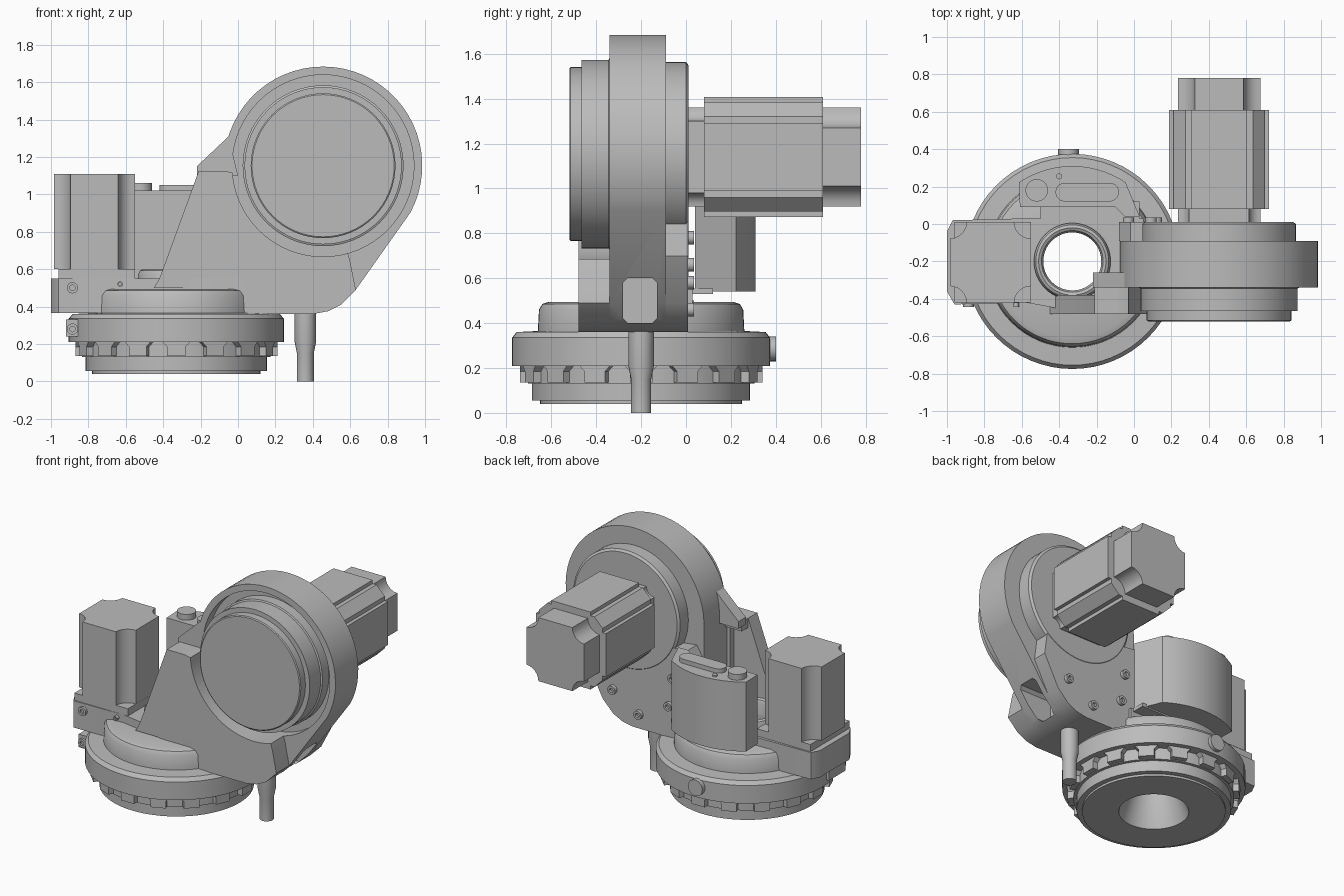
import bpy, bmesh
from math import sin, cos, pi, radians
from mathutils import Matrix, Vector

cube = bpy.data.objects.get("Cube")
if cube:
    bpy.data.objects.remove(cube, do_unlink=True)

grey = bpy.data.materials.new("machined_grey")
grey.use_nodes = True
grey.diffuse_color = (0.5, 0.5, 0.5, 1)
grey.node_tree.nodes["Principled BSDF"].inputs["Base Color"].default_value = (0.5, 0.5, 0.5, 1)


def finish(name, bm):
    bmesh.ops.recalc_face_normals(bm, faces=bm.faces)
    mesh = bpy.data.meshes.new(name)
    bm.to_mesh(mesh)
    bm.free()
    mesh.materials.append(grey)
    ob = bpy.data.objects.new(name, mesh)
    bpy.context.collection.objects.link(ob)
    return ob


def prism(name, pts, axis, lo, hi):
    """Extrude an outline: (x, z) along y, (x, y) along z, (y, z) along x."""
    def place(p, d):
        return {"x": (d, p[0], p[1]), "y": (p[0], d, p[1]), "z": (p[0], p[1], d)}[axis]
    bm = bmesh.new()
    a = [bm.verts.new(place(p, lo)) for p in pts]
    b = [bm.verts.new(place(p, hi)) for p in pts]
    bm.faces.new(a)
    bm.faces.new(b)
    for i in range(len(pts)):
        j = (i + 1) % len(pts)
        bm.faces.new((a[i], a[j], b[j], b[i]))
    return finish(name, bm)


def lathe(name, profile, centre, axis="z", steps=64, closed=False):
    """Spin (radius, height) points; y axis keeps height as the y position."""
    bm = bmesh.new()
    rings = []
    for r, h in profile:
        ring = []
        for k in range(steps):
            t = 2 * pi * k / steps
            u, v = centre[0] + r * cos(t), centre[1] + r * sin(t)
            ring.append(bm.verts.new((u, v, h) if axis == "z" else (u, h, v)))
        rings.append(ring)
    pairs = list(zip(rings, rings[1:]))
    if closed:
        pairs.append((rings[-1], rings[0]))
    else:
        bm.faces.new(rings[0])
        bm.faces.new(rings[-1])
    for p, q in pairs:
        for k in range(steps):
            m = (k + 1) % steps
            bm.faces.new((p[k], p[m], q[m], q[k]))
    return finish(name, bm)


def cyl(name, r, centre, axis, lo, hi, steps=32):
    return lathe(name, [(r, lo), (r, hi)], centre, axis, steps)


def box(name, x, y, z):
    return prism(name, [(x[0], y[0]), (x[1], y[0]), (x[1], y[1]), (x[0], y[1])], "z", *z)


def cut(ob, cutter):
    cutter.hide_render = True
    mod = ob.modifiers.new("cut", "BOOLEAN")
    mod.operation, mod.solver, mod.object = "DIFFERENCE", "EXACT", cutter
    bpy.context.view_layer.objects.active = ob
    bpy.ops.object.modifier_apply(modifier=mod.name)
    bpy.data.objects.remove(cutter, do_unlink=True)


def arc(cx, cy, r, a, b, n):
    return [(cx + r * cos(radians(a + (b - a) * i / n)),
             cy + r * sin(radians(a + (b - a) * i / n))) for i in range(n + 1)]


def scooped(cx, cy, h, r):
    """Square outline with concave round corners."""
    pts = []
    for k, (sx, sy) in enumerate(((1, 1), (-1, 1), (-1, -1), (1, -1))):
        pts += arc(cx + sx * h, cy + sy * h, r, 270 + 90 * k, 180 + 90 * k, 6)
    return pts


def stepped(cx, cy, h, f, s):
    """Square outline with chamfered corners stepped in from the flats."""
    corner = [(h, f), (h - s, f), (h - s, f + .03), (f + .03, h - s), (f, h - s), (f, h)]
    pts = []
    for k in range(4):
        rot = Matrix.Rotation(k * pi / 2, 2)
        pts += [tuple(rot @ Vector(p) + Vector((cx, cy))) for p in corner]
    return pts


BASE = (-.33, -.2)
HEAD = (.455, 1.153)

# Base flange, dome and through hole
lathe("base", [(.22, .04), (.45, .04), (.45, .055), (.485, .055), (.485, .13), (.505, .13),
               (.505, .21), (.575, .21), (.575, .335), (.555, .36), (.46, .365), (.455, .46),
               (.44, .485), (.41, .495), (.155, .495), (.155, .22)], BASE, closed=True)
lathe("cable_tube", [(.155, .4), (.155, .57), (.165, .592), (.18, .6), (.195, .592),
                     (.205, .57), (.205, .4)], BASE, closed=True)

# Ring of clamp teeth
for k in range(16):
    t = -pi / 2 + 2 * pi * k / 16
    tooth = prism("clamp_tooth", [(-.05, .135), (.05, .135), (.05, .185), (.075, .212),
                                  (-.075, .212), (-.05, .185)], "y", -.54, -.49)
    tooth.data.transform(Matrix.Translation((*BASE, 0)) @ Matrix.Rotation(t + pi / 2, 4, "Z"))

cyl("rear_knob", .055, (-.35, .285), "y", .3, .4)
box("side_lug", (-.92, -.85), (-.43, -.25), (.24, .33))
lathe("drain_peg", [(.045, 0), (.045, .15), (.057, .21), (.057, .37)], (.36, -.2), steps=24)

# Housing floor with the motor flange
floor = prism("housing_floor", [(-.97, .02), (-.58, .03), (.05, .03), (.05, -.48), (-.25, -.48),
                                (-.58, -.42), (-.96, -.43), (-1, -.36), (-1, -.04)], "z", .365, .55)
cut(floor, cyl("floor_cutter", .18, BASE, "z", .2, .8))
box("motor_flange", (-.96, -.55), (-.42, .01), (.54, .6))
prism("base_motor", scooped(-.768, -.205, .217, .09), "z", .6, 1.11)

# Upright housing with a recess for the output disc
lower = [(.4, .36), (.48, .375), (.55, .41), (.63, .49)]
housing = prism("joint_housing", [(-.08, .36)] + lower
                + arc(*HEAD, .53, -28, 184, 36), "y", -.34, -.09)
cut(housing, cyl("recess_cutter", .486, HEAD, "y", -.6, -.27, 64))
cut(housing, prism("window_cutter", [(-.28, .42), (-.26, .4), (-.15, .4), (-.13, .42), (-.13, .58),
                                     (-.15, .6), (-.26, .6), (-.28, .58)], "x", .45, .9))

front = prism("front_wall", [(-.1, .36)] + lower + [(.6, .64), (.5, 1), (-.07, 1.125), (-.1, 1.125)],
              "y", -.48, -.34)
cut(front, cyl("wall_cutter", .486, HEAD, "y", -.6, -.27, 64))
prism("front_gusset", [(-.45, .5), (-.42, .55), (-.21, 1.125), (-.09, 1.125), (-.09, .5)],
      "y", -.48, -.38)
prism("upper_web", [(-.22, 1.1), (-.22, 1.15), (-.05, 1.31), (0, 1.1)], "y", -.34, -.26)
box("gusset_cap", (-.21, -.08), (-.48, -.31), (1.06, 1.125))
prism("back_wall", [(-.08, .36)] + lower + [(.74, .7), (.72, .85), (.4, .95), (-.02, 1.0), (-.08, .9)],
      "y", -.09, .01)

# Output disc and its cover
lathe("output_disc", [(.43, -.2), (.43, -.34), (.42, -.345), (.42, -.465), (.387, -.465),
                      (.387, -.515), (.38, -.52)], HEAD, "y")
lathe("rear_disc", [(.41, -.12), (.41, .0), (.395, .012)], HEAD, "y")

# Rear motor
prism("motor_adapter", scooped(.455, 1.14, .22, .06), "y", 0, .09)
prism("rear_motor", stepped(.455, 1.14, .268, .15, .025), "y", .08, .61)
prism("rear_motor_cap", scooped(.455, 1.14, .22, .09), "y", .6, .78)

# Curved electronics column over the base
outer = arc(*BASE, .51, 56, 124, 14)
column = [(-.61, .09), (-.1, .09), (-.05, .04), (.03, .04)] + outer
prism("electronics_column", column, "z", .54, 1.02)
box("column_bracket", (-.5, .03), (0, .12), (.53, .555))
cyl("round_cap", .06, (-.52, .18), "z", 1.01, 1.06)
prism("slot_cap", arc(-.13, .17, .05, -90, 90, 10) + arc(-.37, .17, .05, 90, 270, 10), "z", 1.01, 1.05)
cyl("column_pin", .016, (-.4, .255), "z", 1.01, 1.03, 16)

# Bolts with sunk heads
def bolt(x, z, y, out, r=.03):
    lathe("bolt", [(r, y), (r, y + out), (r * .5, y + out), (r * .5, y + out * .5)],
          (x, z), "y", 16)


for x, z in ((-.03, .78), (-.03, .66), (-.03, .47), (.12, .58), (.35, .46), (.55, .58), (.09, .78)):
    bolt(x, z, 0, .035)
for x, z, r in ((-.885, .5, .03), (-.63, .52, .015), (-.885, .28, .03)):
    bolt(x, z, -.42, -.025, r)

# Smooth round faces while keeping edges sharp
bpy.ops.object.select_all(action="DESELECT")
for ob in bpy.context.scene.objects:
    if ob.type == "MESH":
        ob.select_set(True)
        bpy.context.view_layer.objects.active = ob
bpy.ops.object.shade_smooth_by_angle(angle=radians(30))
